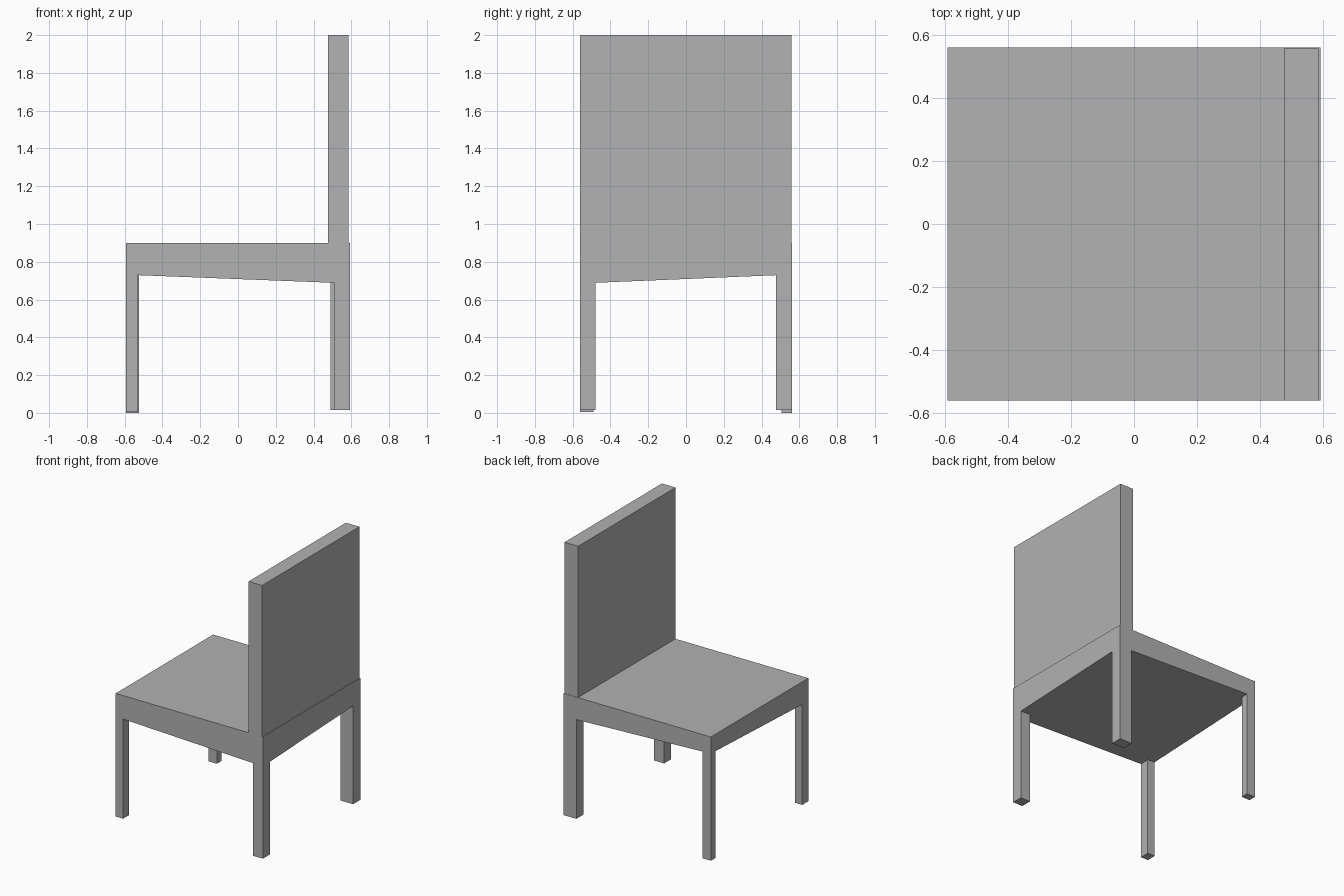
import bpy
import bmesh
from mathutils import Vector

cube = bpy.data.objects.get("Cube")
if cube:
    bpy.data.objects.remove(cube, do_unlink=True)

# Single plain grey
grey = bpy.data.materials.new("plain_grey")
grey.use_nodes = True
colour = (0.445, 0.445, 0.445, 1.0)
grey.diffuse_color = colour
grey.node_tree.nodes["Principled BSDF"].inputs["Base Color"].default_value = colour


def underside(x, y):
    """Height of the slightly tilted seat underside."""
    return 0.732 - 0.039 * x + 0.042 * y


def box(name, low, high, tilted=False):
    """Flat-sided box between two corners, optionally with the tilted underside."""
    low, high = Vector(low), Vector(high)
    bm = bmesh.new()
    bmesh.ops.create_cube(bm, size=1)
    for v in bm.verts:
        v.co = Vector(h if c > 0 else l for c, l, h in zip(v.co, low, high))
        if tilted and v.co.z == low.z:
            v.co.z = underside(v.co.x, v.co.y)
    mesh = bpy.data.meshes.new(name)
    bm.to_mesh(mesh)
    bm.free()
    mesh.materials.append(grey)
    obj = bpy.data.objects.new(name, mesh)
    bpy.context.collection.objects.link(obj)
    return obj


# Seat slab and upright backrest
X, Y, TOP = 0.592, 0.56, 0.90
box("seat", (-X, -Y, 0.7), (X, Y, TOP), tilted=True)
box("backrest", (0.477, -Y, TOP - 0.05), (0.586, Y - 0.002, 2.0))

# Four uneven legs: side signs, width in x, depth in y, foot height
legs = {
    "front_right_leg": (-1, -1, 0.060, 0.070, 0.005),
    "back_right_leg": (-1, 1, 0.068, 0.055, 0.0),
    "front_left_leg": (1, -1, 0.080, 0.080, 0.015),
    "back_left_leg": (1, 1, 0.102, 0.083, 0.015),
}
for name, (sx, sy, width, depth, foot) in legs.items():
    xs = sorted((sx * X, sx * (X - width)))
    ys = sorted((sy * Y, sy * (Y - depth)))
    box(name, (xs[0], ys[0], foot), (xs[1], ys[1], TOP - 0.05))
